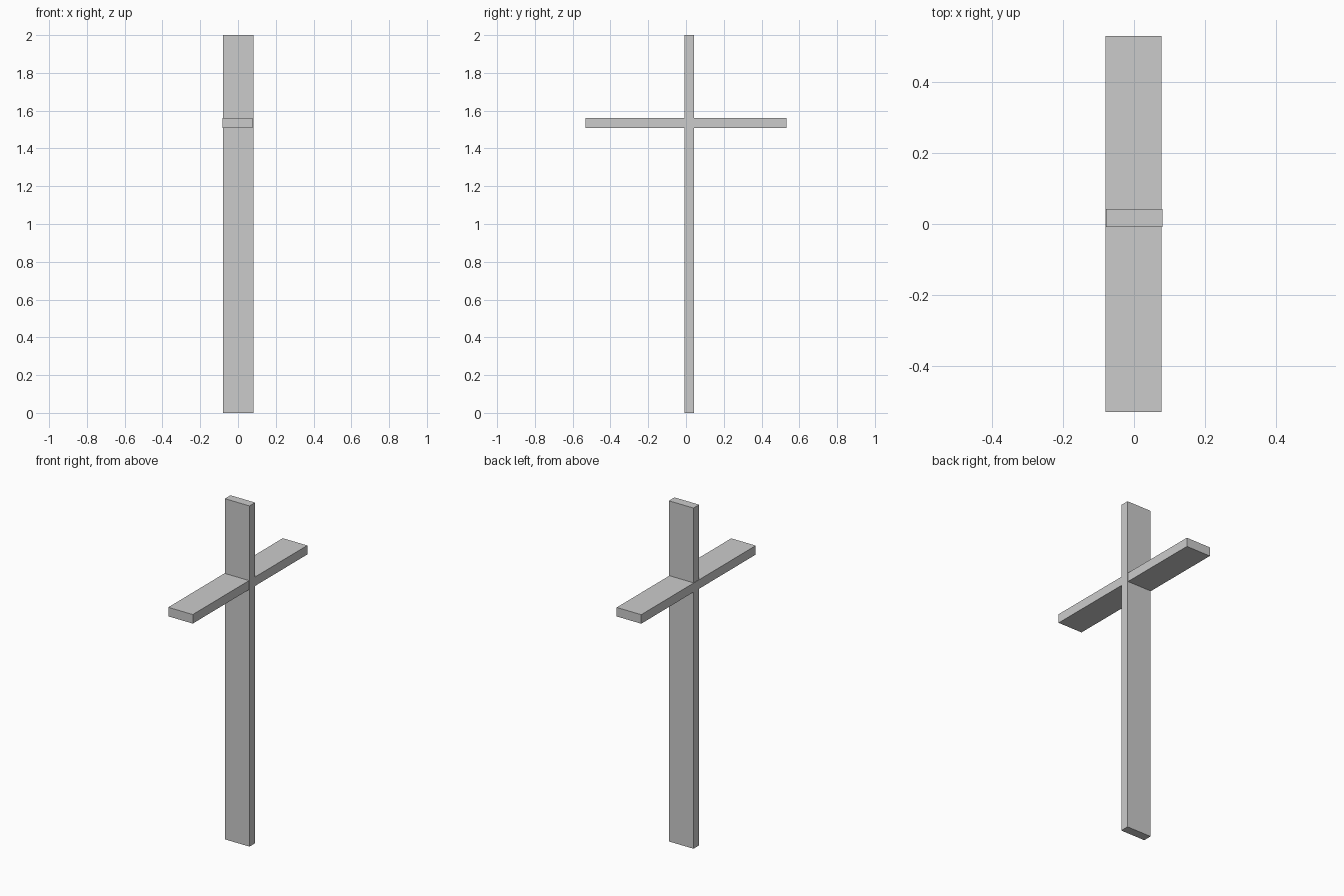
import bpy

if "Cube" in bpy.data.objects:
    bpy.data.objects.remove(bpy.data.objects["Cube"])


def box(name, x, y, z):
    """Box spanning the given (min, max) ranges."""
    spans = (x, y, z)
    bpy.ops.mesh.primitive_cube_add(size=1)
    ob = bpy.context.object
    ob.name = name
    for v in ob.data.vertices:
        v.co = [lo + (c + 0.5) * (hi - lo) for c, (lo, hi) in zip(v.co, spans)]
    return ob


# Upright plank
box("upright_post", (-0.079, 0.081), (-0.009, 0.043), (0.0, 2.0))

# Horizontal plank passing through the upright
box("cross_bar", (-0.081, 0.078), (-0.531, 0.531), (1.508, 1.561))
